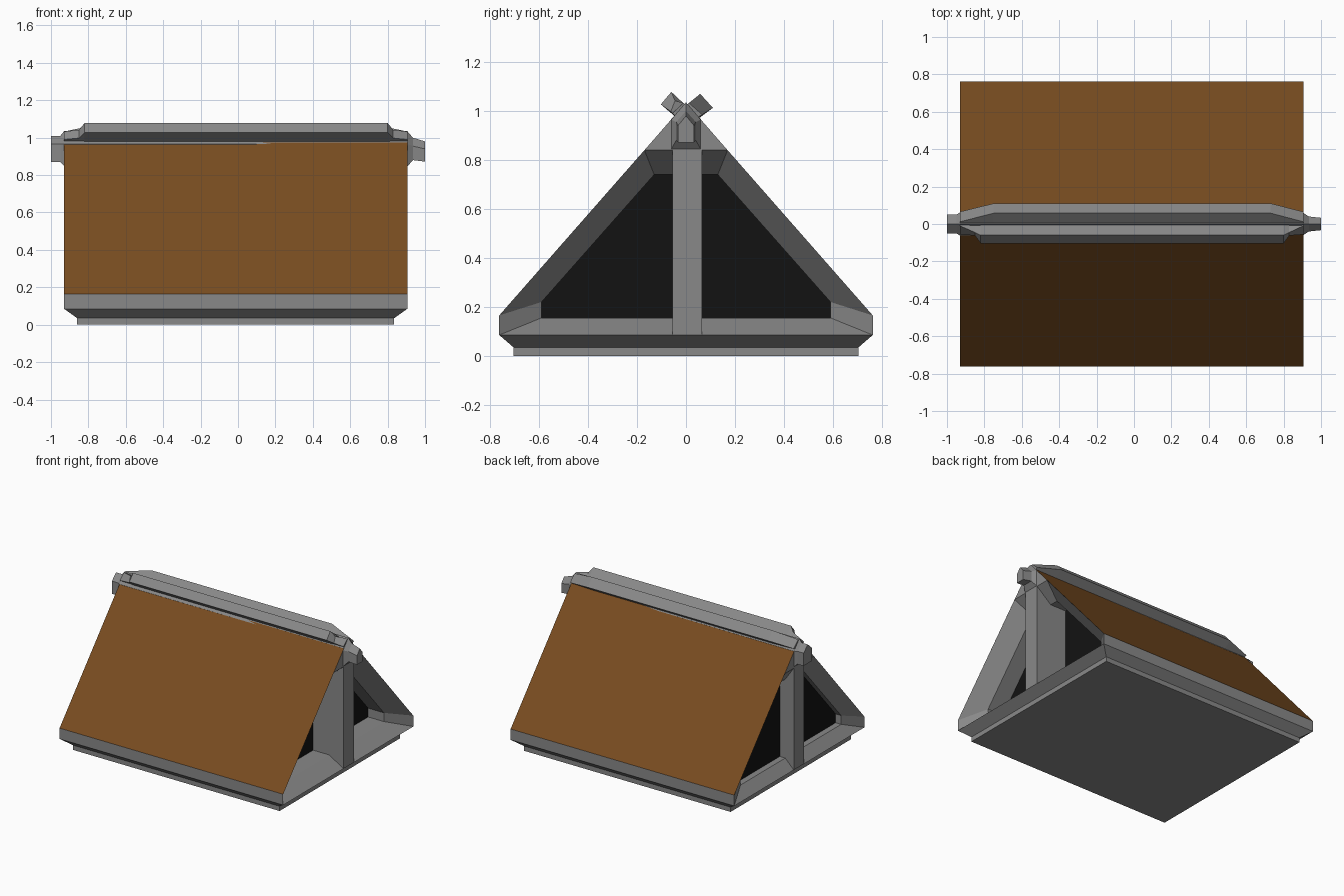
import bpy, bmesh

if "Cube" in bpy.data.objects:
    bpy.data.objects.remove(bpy.data.objects["Cube"])


def material(name, col):
    m = bpy.data.materials.new(name)
    m.diffuse_color = (*col, 1)
    m.use_nodes = True
    m.node_tree.nodes["Principled BSDF"].inputs["Base Color"].default_value = m.diffuse_color
    return m


GREY = material("grey_stone", (0.25, 0.25, 0.25))
BROWN = material("brown_thatch", (0.188, 0.072, 0.0145))
BLACK = material("dark_interior", (0.006, 0.006, 0.006))


def finish(name, bm, mat):
    bmesh.ops.recalc_face_normals(bm, faces=bm.faces)
    me = bpy.data.meshes.new(name)
    bm.to_mesh(me)
    bm.free()
    ob = bpy.data.objects.new(name, me)
    bpy.context.collection.objects.link(ob)
    me.materials.append(mat)
    return ob


def loft(name, rings, skip=(), caps=(True, True)):
    """Bridge equal-length rings of 3D points; skip holds (ring, edge) pairs."""
    bm = bmesh.new()
    vs = [[bm.verts.new(p) for p in r] for r in rings]
    n = len(rings[0])
    for i in range(len(vs) - 1):
        for j in range(n):
            if (i, j) not in skip:
                k = (j + 1) % n
                bm.faces.new((vs[i][j], vs[i][k], vs[i + 1][k], vs[i + 1][j]))
    for use, ring in zip(caps, (vs[0], vs[-1])):
        if use:
            bm.faces.new(ring)
    return finish(name, bm, GREY)


def at_x(x, prof):
    return [(x, y, z) for y, z in prof]


def panel(name, pts, mat):
    bm = bmesh.new()
    bm.faces.new([bm.verts.new(p) for p in pts])
    return finish(name, bm, mat)


def mirrored(half):
    return half + [(-y, z) for y, z in reversed(half)]


XL, XR = -0.93, 0.905
DL, DR = -0.815, 0.655      # depth of the dark panels at each end

# stepped plinth
def rect(x0, x1, y, z):
    return [(x0, -y, z), (x1, -y, z), (x1, y, z), (x0, y, z)]


loft("plinth", [rect(-0.86, 0.835, 0.705, 0), rect(-0.86, 0.835, 0.705, 0.035),
                rect(XL, XR, 0.763, 0.085)], caps=(True, False))

# gable frames with splayed, recessed openings
outer = mirrored([(0.763, 0.085), (0.763, 0.165), (0.17, 0.84)])
inner = mirrored([(0.59, 0.155), (0.59, 0.22), (0.13, 0.74)])
loft("gable_frame",
     [at_x(DL, inner), at_x(XL + 0.07, inner), at_x(XL, outer),
      at_x(XR, outer), at_x(XR - 0.12, inner), at_x(DR, inner)],
     skip={(2, 1), (2, 2), (2, 3), (2, 5)}, caps=(False, False))
for side, x in (("left", DL), ("right", DR)):
    panel(side + "_dark_panel", at_x(x, inner), BLACK)

# gable peaks above the openings
apex = [(0.17, 0.84), (0.052, 0.975), (-0.052, 0.975), (-0.17, 0.84)]
loft("gable_peak", [at_x(XL, apex), at_x(XR, apex)], skip={(0, 0), (0, 2)})

# brown roof slopes
for side, s in (("front", -1), ("back", 1)):
    a, m, b = (s * 0.763, 0.165), (s * 0.17, 0.84), (s * 0.052, 0.975)
    panel(side + "_roof", [(XL, *a), (XR, *a), (XR, *b), (XL, *b)], BROWN)

# centre posts
post = [(-0.055, 0.085), (0.065, 0.085), (0.065, 0.84), (-0.055, 0.84)]
loft("left_post", [at_x(XL, post), at_x(DL, post)])
loft("right_post", [at_x(DR, post), at_x(XR, post)])

# ridge beam with projecting tapered ends
def house(x, w, z0, z1, z2):
    return at_x(x, [(-w, z0), (w, z0), (w, z1), (0, z2), (-w, z1)])


loft("ridge_beam", [house(-1.0, 0.05, 0.87, 0.965, 1.01),
                    house(-0.95, 0.05, 0.87, 0.965, 1.01),
                    house(XL, 0.062, 0.85, 0.965, 1.035),
                    house(XR, 0.06, 0.845, 0.965, 1.035),
                    house(0.935, 0.04, 0.88, 0.955, 1.0),
                    house(1.0, 0.033, 0.872, 0.94, 0.98)])

# pair of V-set ridge boards with tapered ends
front_full = [(0, 0.95), (-0.047, 0.98), (-0.103, 1.027), (-0.06, 1.078), (0, 1.022)]
front_step = [(0, 0.95), (-0.045, 0.982), (-0.062, 0.998), (-0.045, 1.042), (0, 1.022)]
front_end = [(0, 0.95), (-0.043, 0.98), (-0.056, 0.99), (-0.01, 1.033), (0, 1.022)]
loft("front_ridge_board",
     [at_x(XL, front_end), at_x(-0.85, front_step), at_x(-0.82, front_full),
      at_x(0.80, front_full), at_x(0.83, front_step), at_x(XR, front_end)])

back_full = [(0, 0.95), (0.055, 0.972), (0.11, 1.013), (0.058, 1.07), (0, 1.022)]
back_end = [(0, 0.95), (0.05, 0.975), (0.066, 0.985), (0.012, 1.033), (0, 1.022)]
loft("back_ridge_board",
     [at_x(XL, back_end), at_x(-0.75, back_full),
      at_x(0.73, back_full), at_x(XR, back_end)])
